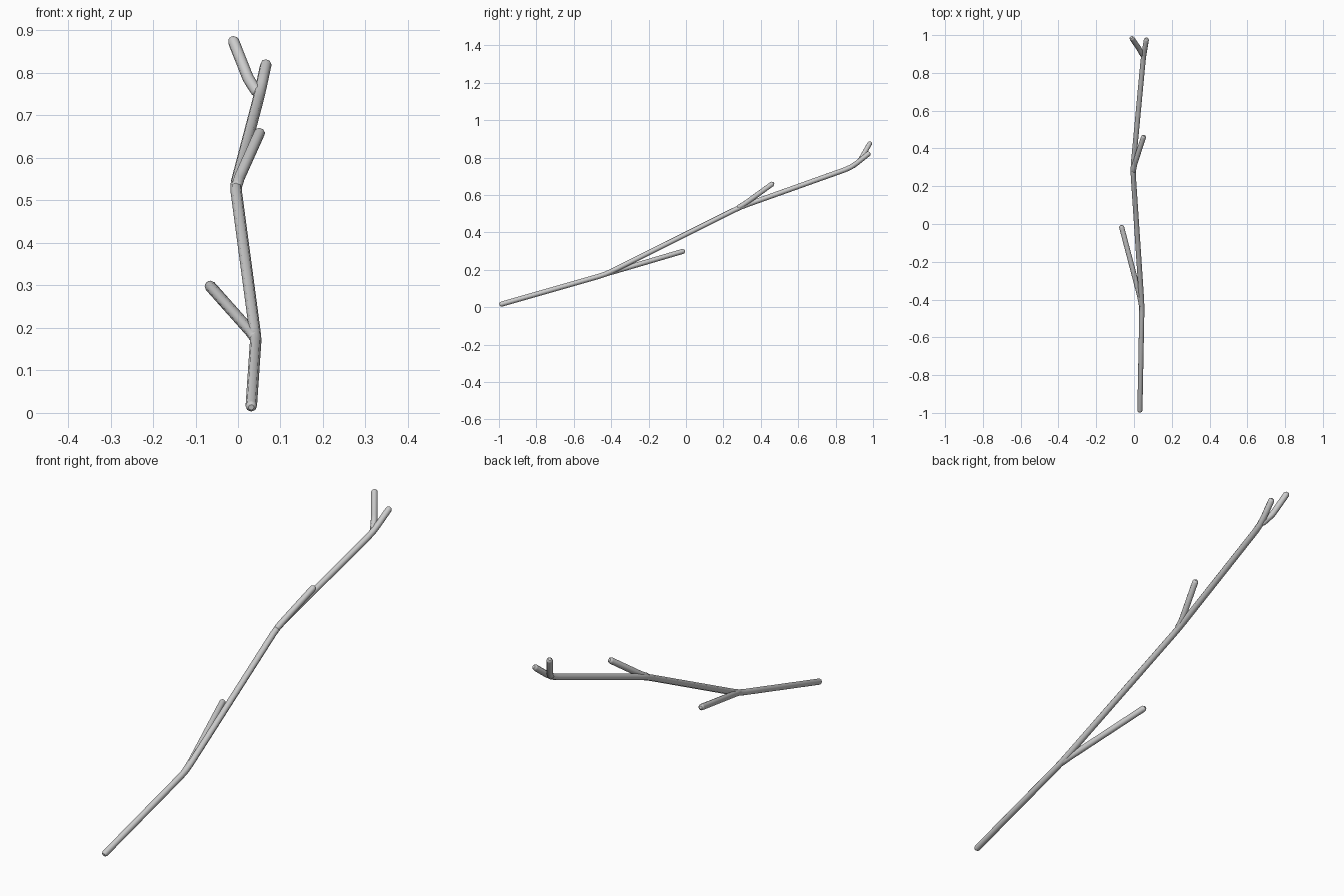
import bpy
from mathutils import Vector

if "Cube" in bpy.data.objects:
    bpy.data.objects.remove(bpy.data.objects["Cube"])

R = 0.0135


def twig(name, pts, soft=0.03):
    """Eight-sided tube along a path, with softened bends and rounded ends."""
    pts = [Vector(p) for p in pts]
    path = [pts[0]]
    for a, b, c in zip(pts, pts[1:], pts[2:]):
        s = min(soft, (b - a).length * 0.3, (c - b).length * 0.3)
        p, q = b + (a - b).normalized() * s, b + (c - b).normalized() * s
        path += [p, (p + 2 * b + q) / 4, q]
    path.append(pts[-1])
    # rounded ends: narrow ring at each tip, full width just inside
    d0 = (path[1] - path[0]).normalized()
    d1 = (path[-2] - path[-1]).normalized()
    rad = [0.5, 0.87] + [1.0] * len(path[1:-1]) + [0.87, 0.5]
    path = [path[0], path[0] + d0 * 0.005] + path[1:-1] + [path[-1] + d1 * 0.005, path[-1]]
    path.insert(2, path[0] + d0 * 0.011)
    path.insert(-2, path[-1] + d1 * 0.011)
    rad[2:2] = [1.0, 1.0]

    cu = bpy.data.curves.new(name, 'CURVE')
    cu.dimensions = '3D'
    cu.bevel_depth = R
    cu.bevel_resolution = 2
    cu.use_fill_caps = True
    sp = cu.splines.new('POLY')
    sp.points.add(len(path) - 1)
    for pt, co, r in zip(sp.points, path, rad):
        pt.co = (*co, 1)
        pt.radius = r
    ob = bpy.data.objects.new(name, cu)
    bpy.context.collection.objects.link(ob)
    bpy.ops.object.select_all(action='DESELECT')
    ob.select_set(True)
    bpy.context.view_layer.objects.active = ob
    bpy.ops.object.convert(target='MESH')
    bpy.ops.object.shade_smooth_by_angle(angle=0.87)


# main stem, from cut base to forked tip
twig("main_stem", [(0.031, -0.997, 0.013), (0.042, -0.43, 0.175), (-0.006, 0.29, 0.535),
                   (0.05, 0.885, 0.747), (0.067, 0.983, 0.826)], 0.04)
# side shoots
twig("lower_branch", [(0.041, -0.44, 0.175), (0.031, -0.385, 0.19), (-0.068, -0.007, 0.301)])
twig("middle_branch", [(-0.004, 0.275, 0.53), (0.003, 0.315, 0.553), (0.053, 0.468, 0.664)])
# forked tip
twig("tip_branch", [(0.048, 0.89, 0.75), (0.024, 0.932, 0.787), (-0.014, 0.987, 0.883)], 0.01)
